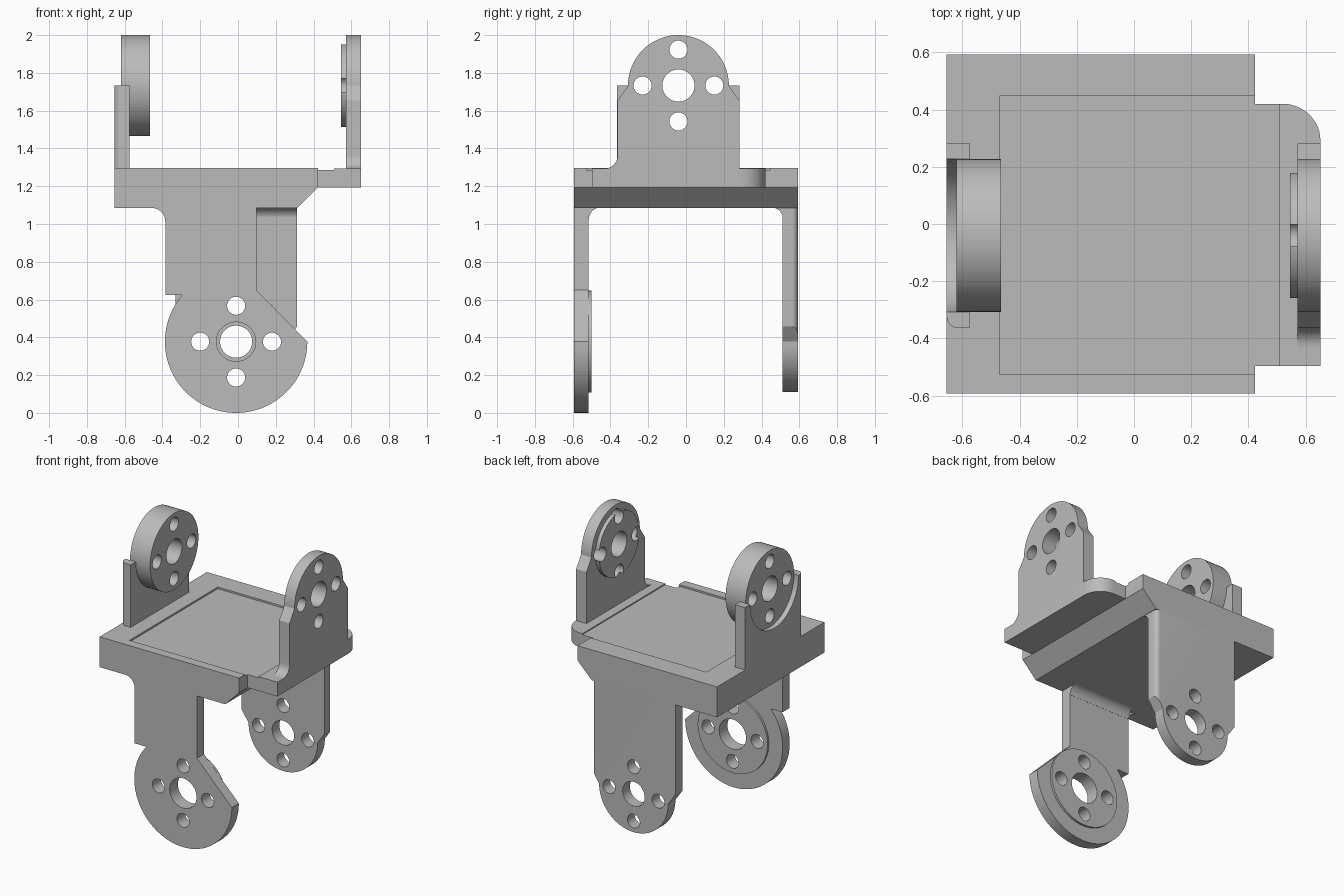
import bpy
import bmesh
import math

cube = bpy.data.objects.get("Cube")
if cube:
    bpy.data.objects.remove(cube, do_unlink=True)

grey = bpy.data.materials.new("plain_grey")
grey.use_nodes = True
COLOUR = (0.5, 0.5, 0.5, 1)
grey.diffuse_color = COLOUR
grey.node_tree.nodes["Principled BSDF"].inputs["Base Color"].default_value = COLOUR

PLACE = {
    "x": lambda a, b, t: (t, a, b),
    "y": lambda a, b, t: (a, t, b),
    "z": lambda a, b, t: (a, b, t),
}


def arc(c, r, start, end, n=32):
    """Points on an arc, angles in degrees."""
    angles = [math.radians(start + (end - start) * i / n) for i in range(n + 1)]
    return [(c[0] + r * math.cos(t), c[1] + r * math.sin(t)) for t in angles]


def circle(c, r, n=64):
    return arc(c, r, 0, 360, n)[:-1]


def prism(name, outlines, axis, lo, hi, round_rule=None, radius=0.03):
    """Extrude flat outlines along an axis; optionally round chosen edges."""
    bm = bmesh.new()
    for pts in outlines:
        rings = [[bm.verts.new(PLACE[axis](a, b, t)) for a, b in pts] for t in (lo, hi)]
        bm.faces.new(rings[0])
        bm.faces.new(rings[1][::-1])
        for i in range(len(pts)):
            j = (i + 1) % len(pts)
            bm.faces.new((rings[0][i], rings[1][i], rings[1][j], rings[0][j]))
    bmesh.ops.recalc_face_normals(bm, faces=bm.faces)
    if round_rule:
        edges = [e for e in bm.edges if all(round_rule(v.co) for v in e.verts)]
        bmesh.ops.bevel(bm, geom=edges, offset=radius, segments=6,
                        profile=0.5, affect="EDGES")
    mesh = bpy.data.meshes.new(name)
    bm.to_mesh(mesh)
    bm.free()
    mesh.materials.append(grey)
    ob = bpy.data.objects.new(name, mesh)
    bpy.context.collection.objects.link(ob)
    return ob


def cut(ob, cutter):
    mod = ob.modifiers.new("cut", "BOOLEAN")
    mod.operation = "DIFFERENCE"
    mod.solver = "EXACT"
    mod.object = cutter
    bpy.context.view_layer.objects.active = ob
    bpy.ops.object.modifier_apply(modifier=mod.name)
    bpy.data.objects.remove(cutter, do_unlink=True)
    return ob


def drill(ob, c, axis, bore=0.085):
    """Centre bore with four screw holes around it."""
    holes = [circle(c, bore)]
    for u, v in ((1, 0), (-1, 0), (0, 1), (0, -1)):
        holes.append(circle((c[0] + 0.19 * u, c[1] + 0.19 * v), 0.048, 24))
    return cut(ob, prism("hole_cutter", holes, axis, -1, 1))


def box(x0, x1, y0, y1):
    return [(x0, y0), (x1, y0), (x1, y1), (x0, y1)]


def lug(c, base, s):
    """Tab with chamfered shoulders and a round end; s is +1 up, -1 down."""
    u, v = c
    return ([(u - 0.322, base), (u - 0.322, v - s * 0.08)]
            + arc(c, R, 180, 180 - s * 180, 48)
            + [(u + 0.322, v - s * 0.08), (u + 0.322, base)])


R = 0.267
TOP = (-0.04, 1.733)   # upper pivot in y, z
LOW = (-0.01, 0.377)   # lower pivot in x, z
parts = []


def recess():
    return prism("recess_cutter", [box(-0.47, 0.507, -0.527, 0.448)], "z", 1.285, 1.4)


# Platform with sloped underside edge and shallow tray
platform = prism("platform", [[(-0.655, 1.297), (-0.655, 1.085), (0.315, 1.085),
                               (0.423, 1.193), (0.423, 1.297)]], "y", -0.592, 0.592)
parts.append(cut(platform, recess()))

# Side flange with one rounded corner
flange = prism("side_flange", [[(0.40, -0.497), (0.652, -0.497)]
                               + arc((0.522, 0.29), 0.13, 0, 90, 12)
                               + [(0.40, 0.42)]], "z", 1.193, 1.293)
parts.append(cut(flange, recess()))

# Left ear: lug with a fillet at the front of its foot
foot = [(-0.432, 1.22)] + arc((-0.432, 1.363), 0.07, 270, 360, 10)
ear = prism("left_ear", [foot + lug(TOP, 1.22, 1)[1:]], "x", 0.572, 0.652)
parts.append(drill(ear, TOP, "x"))
boss = prism("left_ear_boss", [circle(TOP, 0.222)], "x", 0.545, 0.573)
parts.append(drill(boss, TOP, "x"))

# Right ear: cradle plate holding a thick disc
cradle = [(-0.364, 1.2), (-0.364, TOP[1])] + arc(TOP, R, 180, 360, 48)
cradle += [(0.283, TOP[1]), (0.283, 1.2)]
parts.append(prism("right_cradle", [cradle], "x", -0.655, -0.575,
                   lambda p: p.x < -0.65 and p.y < -0.36, 0.04))
disc = prism("right_disc", [circle(TOP, R)], "x", -0.62, -0.465)
parts.append(drill(disc, TOP, "x"))

# Front leg: neck widening into a large wheel with a sloped shoulder
neck = [(0.097, 1.15), (-0.457, 1.15)] + arc((-0.457, 1.013), 0.072, 90, 0, 10)
neck += [(-0.385, 0.625)]
wheel = arc(LOW, 0.377, 139, 360, 64)
leg = prism("front_leg", [neck + [(wheel[0][0], 0.625)] + wheel + [(0.097, 0.65)]],
            "y", -0.592, -0.515)
parts.append(drill(leg, LOW, "y", 0.104))
boss = prism("front_leg_boss", [circle(LOW, 0.27)], "y", -0.516, -0.5)
parts.append(drill(boss, LOW, "y", 0.104))

# Back leg: downward lug with one softened outer edge
leg = prism("back_leg", [lug(LOW, 1.12, -1)], "y", 0.512, 0.592,
            lambda p: p.x > 0.31 and p.y > 0.59)
parts.append(drill(leg, LOW, "y"))

# Inside fillets between legs and platform
for name, s, x0, x1 in (("front_fillet", -1, -0.385, 0.097),
                        ("back_fillet", 1, -0.332, 0.312)):
    curve = arc((0.452, 1.025), 0.062, 0, 90, 10)
    profile = [(s * a, b) for a, b in [(0.53, 1.1), (0.53, 1.025)] + curve + [(0.452, 1.1)]]
    parts.append(prism(name, [profile], "x", x0, x1))

# Smooth round walls, keep edges sharp
bpy.ops.object.select_all(action="DESELECT")
for ob in parts:
    ob.select_set(True)
bpy.context.view_layer.objects.active = parts[0]
bpy.ops.object.shade_smooth_by_angle(angle=math.radians(30))
